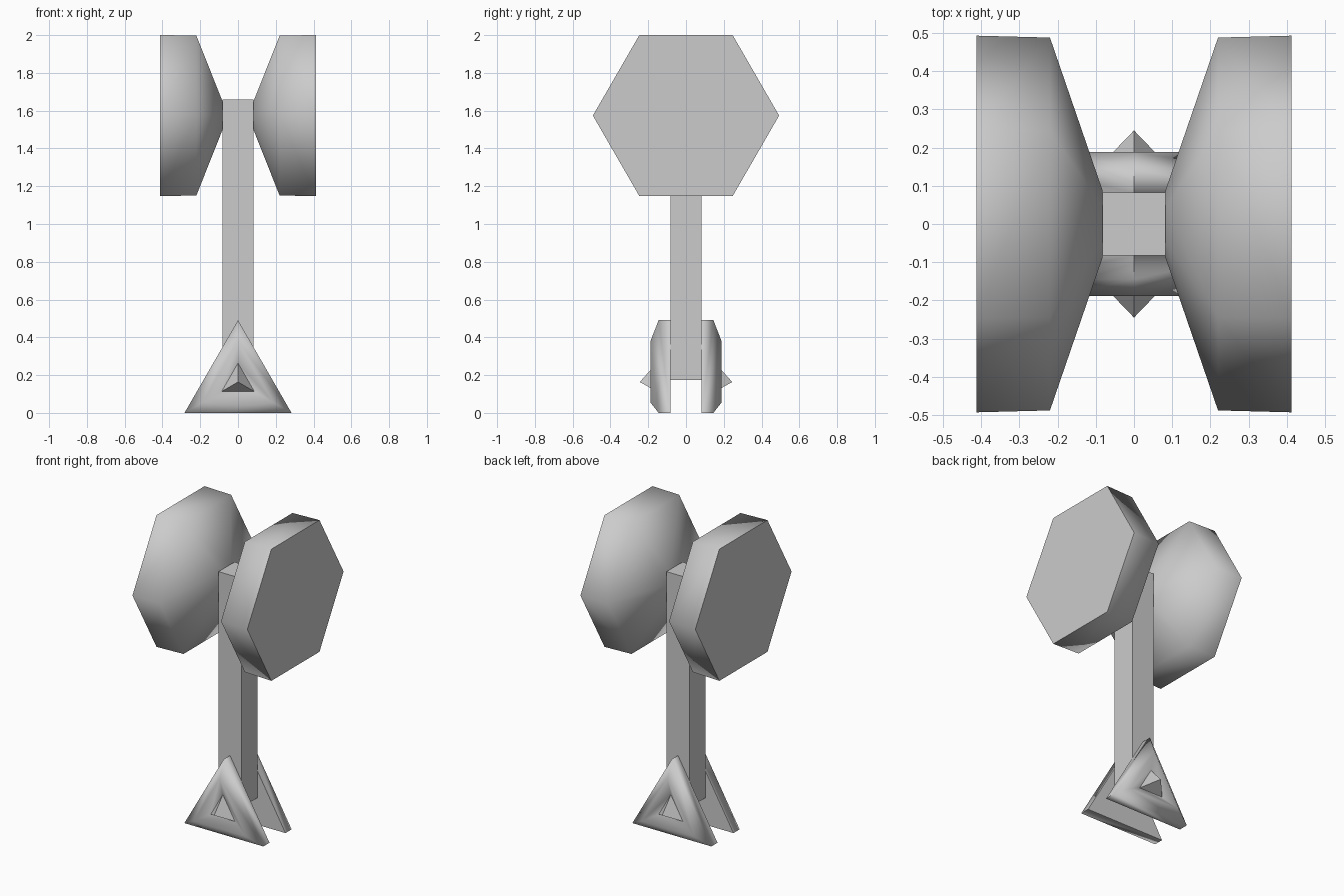
import bpy, bmesh, math
from mathutils import Vector, Matrix

if "Cube" in bpy.data.objects:
    bpy.data.objects.remove(bpy.data.objects["Cube"])


def finish(name, bm, smooth=True):
    bmesh.ops.recalc_face_normals(bm, faces=bm.faces)
    mesh = bpy.data.meshes.new(name)
    bm.to_mesh(mesh)
    bm.free()
    obj = bpy.data.objects.new(name, mesh)
    bpy.context.collection.objects.link(obj)
    if smooth:
        bpy.ops.object.select_all(action='DESELECT')
        obj.select_set(True)
        bpy.context.view_layer.objects.active = obj
        bpy.ops.object.shade_smooth_by_angle(angle=math.radians(75))
    return obj


def lathe(name, sides, profile, place, start):
    """Polygon rings (distance, radius) along an axis; radius 0 makes a tip."""
    bm = bmesh.new()
    rings = []
    for dist, rad in profile:
        n = sides if rad else 1
        rings.append([bm.verts.new(place(dist,
                                         rad * math.cos(start + i * math.tau / sides),
                                         rad * math.sin(start + i * math.tau / sides)))
                      for i in range(n)])
    for a, b in zip(rings, rings[1:]):
        for i in range(sides):
            j = (i + 1) % sides
            bm.faces.new((a[i], a[j], b[0]) if len(b) == 1 else (a[i], a[j], b[j], b[i]))
    for ring in (rings[0], rings[-1]):
        if len(ring) > 1:
            bm.faces.new(ring)
    return finish(name, bm)


# square post
bm = bmesh.new()
bmesh.ops.create_cube(bm, size=1, matrix=Matrix.Translation((0, 0, 0.9175))
                      @ Matrix.Diagonal((0.164, 0.164, 1.485, 1)))
finish("post", bm, smooth=False)

for side, label in ((-1, "a"), (1, "b")):
    # hexagonal head discs tapering toward the post
    lathe("hex_head_" + label, 6,
          [(0.082, 0.087), (0.22, 0.488), (0.412, 0.493)],
          lambda d, u, v, s=side: Vector((s * d, u, 1.574 + v)), 0)
    # triangular foot plates with a dished face and central spike
    lathe("triangle_foot_" + label, 3,
          [(0.082, 0.327), (0.145, 0.327), (0.188, 0.217), (0.155, 0.10), (0.245, 0)],
          lambda d, u, v, s=side: Vector((u, s * d, 0.1635 + v)), math.pi / 2)
